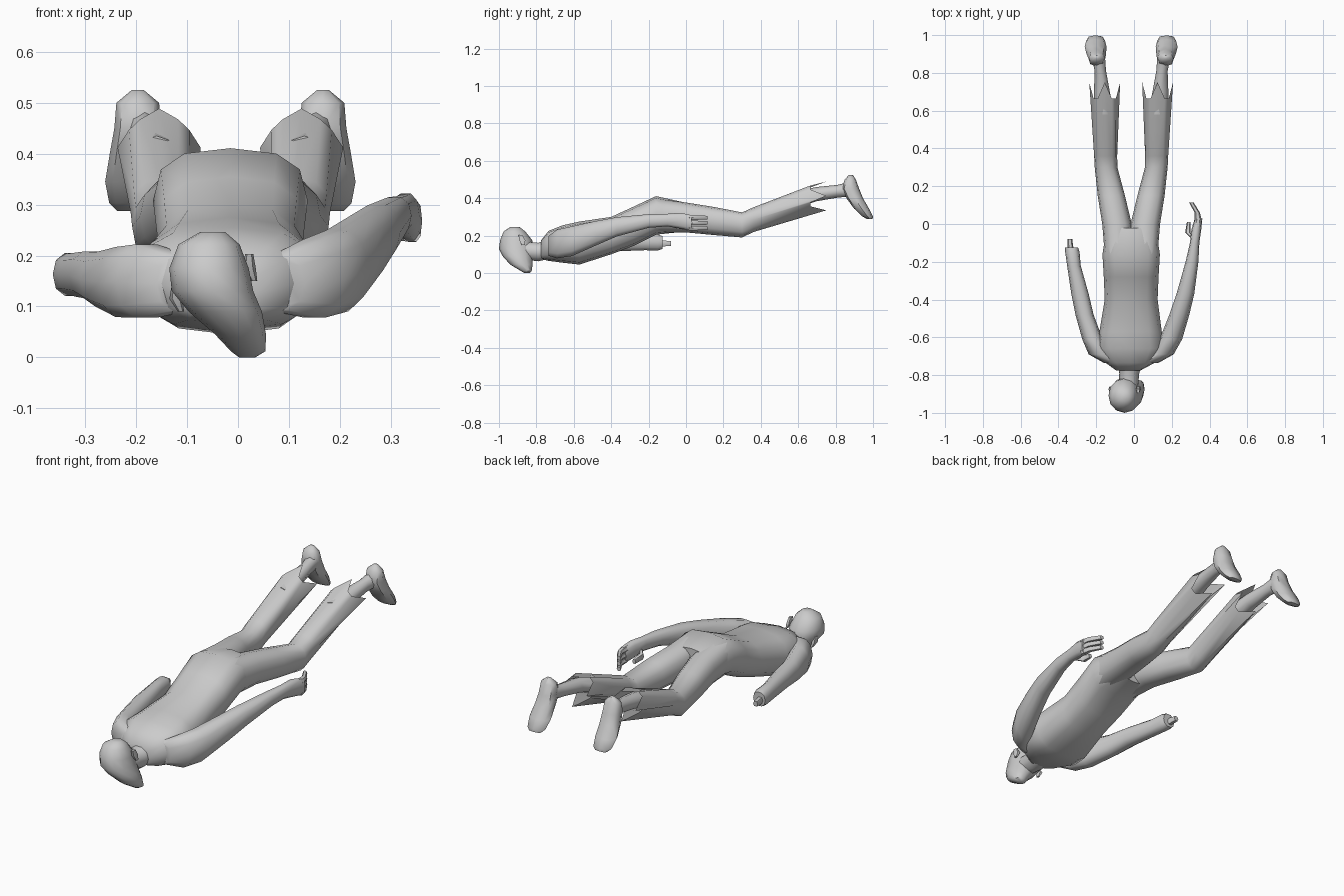
import bpy, bmesh, math

MID = -0.015  # the body's mirror plane


def loft(name, rings, axis='y', sides=12, power=0.85, ragged=0.0, mirror=False):
    """Skin rings (x, y, z, half width, half depth) sliced across one axis."""
    bm = bmesh.new()
    loops = []
    for k, (x, y, z, a, b) in enumerate(rings):
        loop = []
        for i in range(sides):
            t = 2 * math.pi * i / sides
            c, s = math.cos(t), math.sin(t)
            grow, push = 1.0, 0.0
            if ragged and k == len(rings) - 1 and i % 3 == 0:
                grow, push = 1.22, ragged
            u = math.copysign(abs(c) ** power, c) * a * grow
            v = math.copysign(abs(s) ** power, s) * b * grow
            px = x + u
            if mirror:
                px = 2 * MID - px
            co = (px, y + push, z + v) if axis == 'y' else (px, y + v, z)
            loop.append(bm.verts.new(co))
        loops.append(loop)
    for p, q in zip(loops, loops[1:]):
        for i in range(sides):
            j = (i + 1) % sides
            bm.faces.new((p[i], p[j], q[j], q[i]))
    bm.faces.new(loops[0])
    if not ragged:
        bm.faces.new(loops[-1])
    bmesh.ops.recalc_face_normals(bm, faces=bm.faces)
    me = bpy.data.meshes.new(name)
    bm.to_mesh(me)
    bm.free()
    ob = bpy.data.objects.new(name, me)
    bpy.context.collection.objects.link(ob)
    bpy.ops.object.select_all(action='DESELECT')
    ob.select_set(True)
    bpy.context.view_layer.objects.active = ob
    bpy.ops.object.shade_smooth_by_angle(angle=math.radians(50))
    return ob


# Torso from collar to hips, lying face down
loft("torso", [
    (-0.03, -0.775, 0.125, 0.065, 0.05),
    (-0.02, -0.735, 0.145, 0.13, 0.08),
    (-0.02, -0.66, 0.155, 0.18, 0.1),
    (-0.018, -0.57, 0.16, 0.165, 0.115),
    (-0.015, -0.4, 0.2, 0.14, 0.1),
    (-0.015, -0.28, 0.25, 0.145, 0.105),
    (-0.015, -0.16, 0.308, 0.152, 0.103),
    (-0.015, -0.02, 0.3, 0.13, 0.08)], power=0.75)

# Neck and turned head
loft("neck", [
    (-0.02, -0.70, 0.14, 0.07, 0.06),
    (-0.025, -0.79, 0.112, 0.053, 0.052),
    (-0.03, -0.87, 0.12, 0.05, 0.05)], sides=10, power=1)
loft("head", [
    (-0.05, -0.915, 0.246, 0.025, 0.025),
    (-0.057, -0.917, 0.222, 0.06, 0.058),
    (-0.057, -0.908, 0.175, 0.078, 0.086),
    (-0.05, -0.907, 0.13, 0.08, 0.093),
    (-0.025, -0.9, 0.09, 0.072, 0.08),
    (0.005, -0.88, 0.045, 0.05, 0.06),
    (0.02, -0.855, 0.012, 0.034, 0.03),
    (0.018, -0.85, 0.0, 0.016, 0.015)], axis='z', power=0.95)
for side, x, z in (("left", -0.122, 0.115), ("right", 0.022, 0.175)):
    loft("ear_" + side, [
        (x, -0.885, z + 0.028, 0.008, 0.012),
        (x, -0.875, z, 0.013, 0.018),
        (x + 0.01, -0.87, z - 0.025, 0.006, 0.009)], axis='z', sides=6)

# Legs: torn trousers, ankle and foot on each side
for side, m in (("left", False), ("right", True)):
    loft("trouser_leg_" + side, [
        (-0.085, -0.16, 0.308, 0.07, 0.09),
        (-0.09, 0.0, 0.297, 0.078, 0.08),
        (-0.12, 0.15, 0.278, 0.072, 0.075),
        (-0.148, 0.3, 0.257, 0.06, 0.067),
        (-0.15, 0.36, 0.285, 0.061, 0.066),
        (-0.155, 0.665, 0.412, 0.067, 0.063)], ragged=0.085, mirror=m)
    loft("ankle_" + side, [
        (-0.16, 0.58, 0.39, 0.054, 0.045),
        (-0.17, 0.70, 0.422, 0.042, 0.038),
        (-0.178, 0.81, 0.437, 0.03, 0.034),
        (-0.188, 0.88, 0.45, 0.035, 0.04)], sides=8, power=1, mirror=m)
    loft("foot_" + side, [
        (-0.197, 0.882, 0.525, 0.012, 0.01),
        (-0.197, 0.878, 0.5, 0.042, 0.03),
        (-0.197, 0.88, 0.45, 0.046, 0.046),
        (-0.2, 0.902, 0.4, 0.052, 0.044),
        (-0.203, 0.938, 0.345, 0.058, 0.04),
        (-0.203, 0.97, 0.303, 0.05, 0.029),
        (-0.203, 0.984, 0.288, 0.035, 0.014)], axis='z', sides=8, mirror=m)

# Arms, the right one raised higher
loft("arm_left", [
    (-0.11, -0.735, 0.145, 0.05, 0.055),
    (-0.18, -0.69, 0.15, 0.06, 0.075),
    (-0.22, -0.61, 0.148, 0.054, 0.072),
    (-0.262, -0.48, 0.153, 0.048, 0.056),
    (-0.286, -0.37, 0.162, 0.046, 0.048),
    (-0.318, -0.22, 0.163, 0.036, 0.043),
    (-0.326, -0.15, 0.163, 0.038, 0.044),
    (-0.33, -0.125, 0.163, 0.034, 0.036)], sides=10)
loft("arm_right", [
    (0.08, -0.735, 0.145, 0.05, 0.055),
    (0.15, -0.69, 0.155, 0.06, 0.08),
    (0.195, -0.61, 0.17, 0.06, 0.083),
    (0.24, -0.48, 0.213, 0.053, 0.068),
    (0.272, -0.37, 0.247, 0.047, 0.054),
    (0.307, -0.2, 0.278, 0.034, 0.038),
    (0.321, -0.1, 0.283, 0.025, 0.035),
    (0.33, -0.03, 0.28, 0.026, 0.044),
    (0.342, 0.03, 0.268, 0.02, 0.043)], sides=10)

# Fingers and thumbs
loft("fingers_left", [
    (-0.335, -0.14, 0.158, 0.016, 0.02),
    (-0.34, -0.08, 0.158, 0.013, 0.014)], sides=6)
for i in range(3):
    z = 0.24 + i * 0.028
    loft("finger_right", [
        (0.34, 0.015, z, 0.02, 0.014),
        (0.335, 0.06, z, 0.014, 0.013),
        (0.303, 0.115, z, 0.012, 0.011)], sides=6)
loft("thumb_right", [
    (0.32, -0.08, 0.265, 0.015, 0.018),
    (0.285, -0.045, 0.25, 0.014, 0.016),
    (0.29, 0.01, 0.242, 0.01, 0.012)], sides=6)
